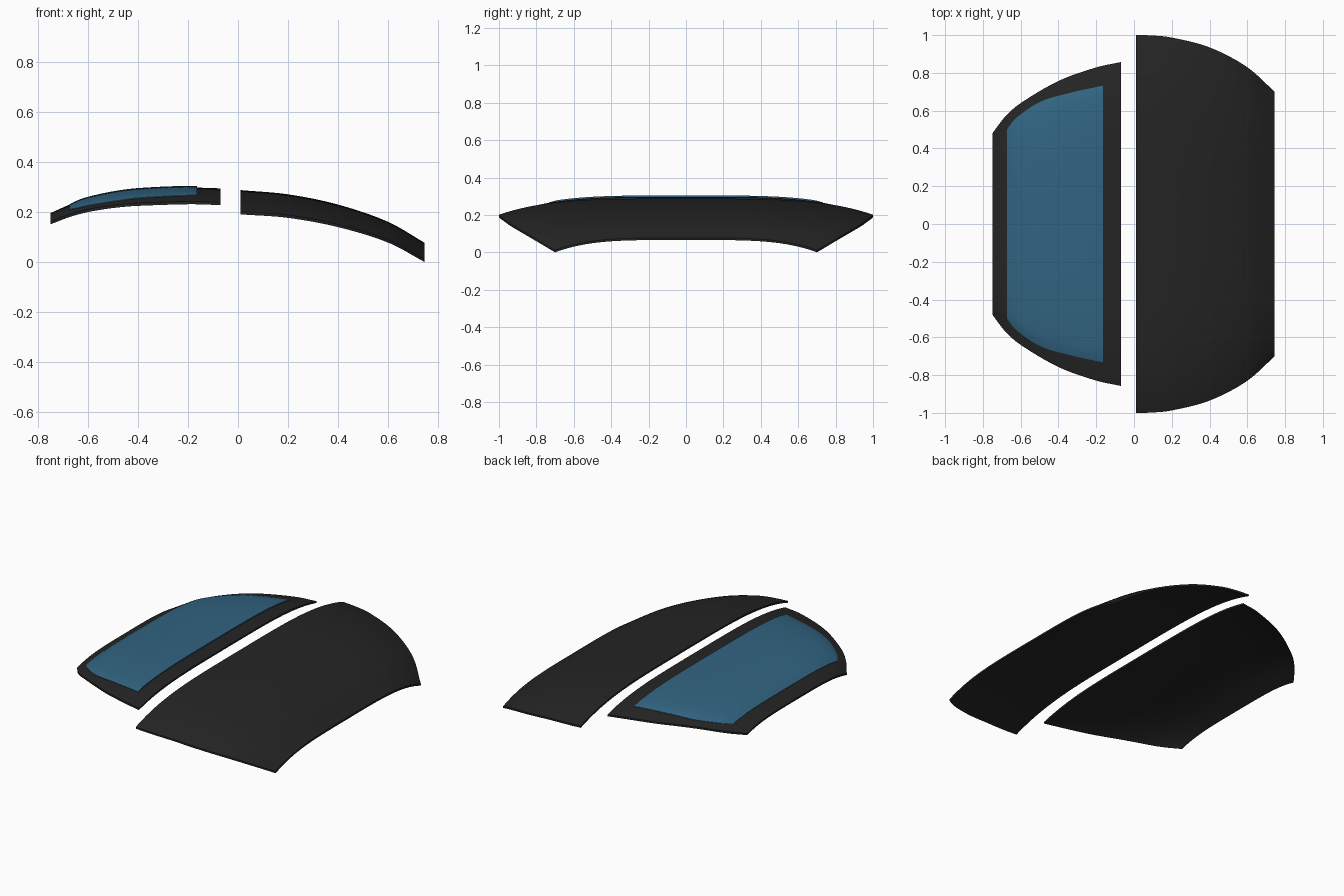
import bpy, bmesh, math

if "Cube" in bpy.data.objects:
    bpy.data.objects.remove(bpy.data.objects["Cube"])


def material(name, rgb):
    m = bpy.data.materials.new(name)
    m.diffuse_color = (*rgb, 1)
    m.use_nodes = True
    m.node_tree.nodes["Principled BSDF"].inputs["Base Color"].default_value = m.diffuse_color
    return m


dark = material("dark plastic", (0.018, 0.018, 0.018))
blue = material("blue glass", (0.031, 0.127, 0.22))


def curve(points):
    """Smooth function through (x, value) points (cubic Hermite)."""
    n = len(points)
    slopes = []
    for i in range(n):
        a, b = points[max(i - 1, 0)], points[min(i + 1, n - 1)]
        slopes.append((b[1] - a[1]) / (b[0] - a[0]))

    def f(x):
        i = 0
        while i < n - 2 and x > points[i + 1][0]:
            i += 1
        (x0, y0), (x1, y1) = points[i], points[i + 1]
        h = x1 - x0
        t = (x - x0) / h
        return (y0 * (2*t**3 - 3*t*t + 1) + slopes[i] * h * (t**3 - 2*t*t + t)
                + y1 * (3*t*t - 2*t**3) + slopes[i + 1] * h * (t**3 - t*t))
    return f


def shell(name, x0, x1, width, top, bottom, mat, nx=36, ny=72):
    """Closed curved slab: width(x) is the half width, top/bottom(x, y, u, v) give z."""
    bm = bmesh.new()
    layers = []
    for height in (top, bottom):
        grid = []
        for i in range(nx + 1):
            u = i / nx
            x = x0 + (x1 - x0) * u
            row = []
            for j in range(ny + 1):
                v = math.sin((2 * j / ny - 1) * math.pi / 2)   # denser near the edges
                y = v * width(x)
                row.append(bm.verts.new((x, y, height(x, y, u, v))))
            grid.append(row)
        layers.append(grid)
    for grid in layers:
        for i in range(nx):
            for j in range(ny):
                bm.faces.new((grid[i][j], grid[i+1][j], grid[i+1][j+1], grid[i][j+1]))
    # rim joining the two skins
    a, b = layers
    ring = ([(i, 0) for i in range(nx)] + [(nx, j) for j in range(ny)]
            + [(i, ny) for i in range(nx, 0, -1)] + [(0, j) for j in range(ny, 0, -1)])
    for (i, j), (k, l) in zip(ring, ring[1:] + ring[:1]):
        bm.faces.new((a[i][j], b[i][j], b[k][l], a[k][l]))
    bmesh.ops.recalc_face_normals(bm, faces=bm.faces)
    mesh = bpy.data.meshes.new(name)
    bm.to_mesh(mesh)
    bm.free()
    mesh.materials.append(mat)
    ob = bpy.data.objects.new(name, mesh)
    bpy.context.collection.objects.link(ob)
    bpy.ops.object.select_all(action='DESELECT')
    ob.select_set(True)
    bpy.context.view_layer.objects.active = ob
    bpy.ops.object.shade_smooth_by_angle(angle=math.radians(35))
    return ob


THICK = 0.011

# Large plain panel on the right
big_w = curve([(0.01, 1.0), (0.1, 0.998), (0.2, 0.987), (0.4, 0.935), (0.6, 0.83), (0.745, 0.70)])
big_z = curve([(0.01, 0.287), (0.2, 0.27), (0.4, 0.229), (0.6, 0.16), (0.745, 0.077)])
big_drop = curve([(0.01, 0.086), (0.4, 0.079), (0.745, 0.066)])


def big_top(x, y, u, v):
    return big_z(x) - big_drop(x) * v ** 4


shell("large_panel", 0.01, 0.745, big_w, big_top,
      lambda *p: big_top(*p) - THICK, dark)

# Smaller framed panel on the left
small_w = curve([(-0.75, 0.48), (-0.68, 0.571), (-0.6, 0.64), (-0.4, 0.757), (-0.2, 0.829), (-0.07, 0.857)])
small_z = curve([(-0.75, 0.195), (-0.67, 0.230), (-0.6, 0.253), (-0.5, 0.275), (-0.4, 0.288),
                 (-0.2, 0.297), (-0.07, 0.294)])
small_drop = curve([(-0.75, 0.034), (-0.4, 0.053), (-0.07, 0.056)])


def small_top(x, y, u, v):
    return small_z(x) - small_drop(x) * abs(y / small_w(x)) ** 4


shell("frame_panel", -0.75, -0.07, small_w, small_top,
      lambda *p: small_top(*p) - THICK, dark)

# Slightly pillowed glass resting on the framed panel
glass_w = curve([(-0.673, 0.50), (-0.63, 0.556), (-0.5, 0.645), (-0.34, 0.694), (-0.163, 0.733)])


def glass_top(x, y, u, v):
    edge = min(glass_w(x) - abs(y), x + 0.673)
    t = min(max(edge / 0.06, 0), 1)
    return small_top(x, y, u, v) + 0.002 + 0.005 * math.sin(t * math.pi / 2)


shell("glass", -0.673, -0.163, glass_w, glass_top,
      lambda *p: small_top(*p) - 0.002, blue)
